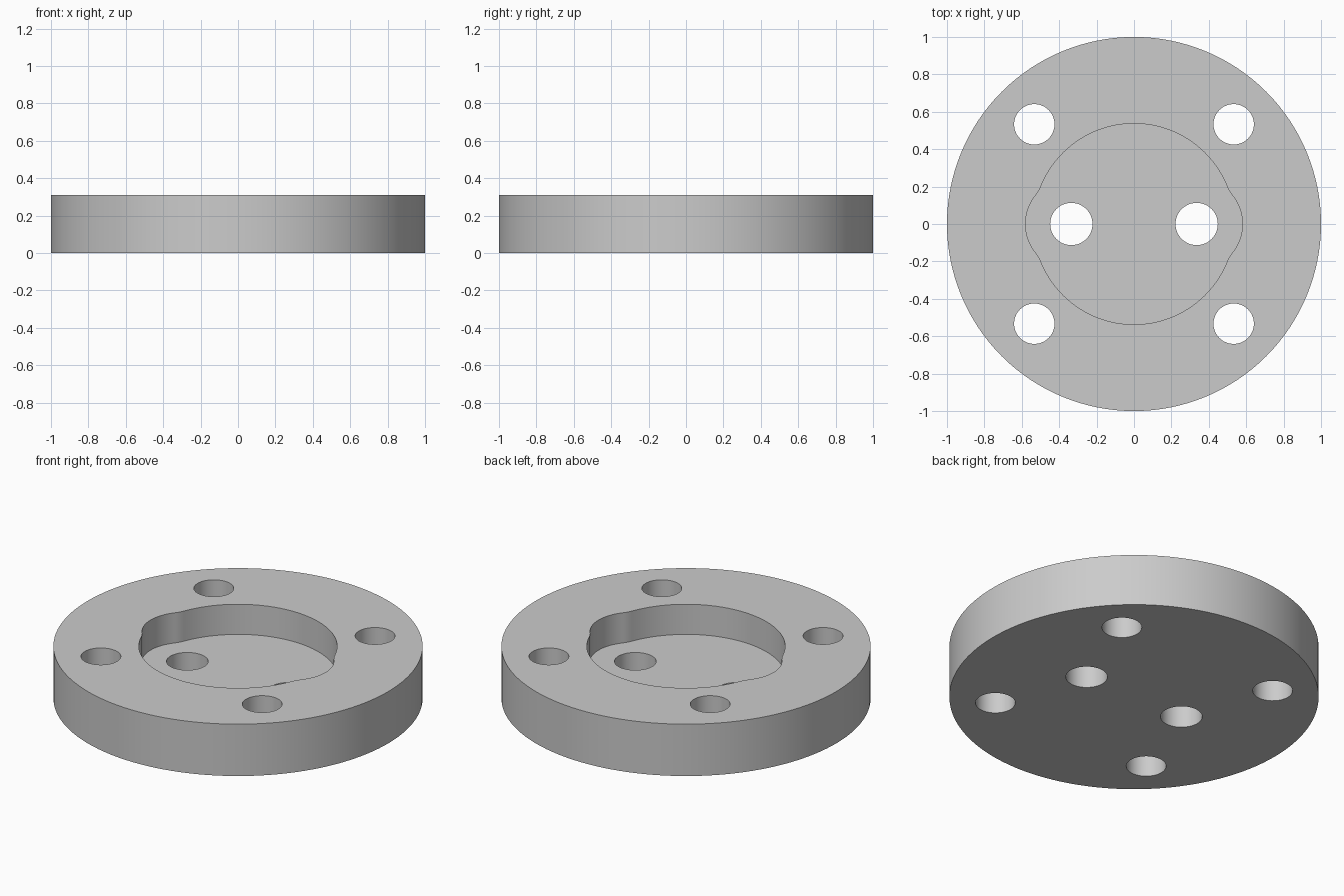
import bpy
import bmesh
from math import sin, cos, pi, radians, sqrt, atan2

cube = bpy.data.objects.get("Cube")
if cube:
    bpy.data.objects.remove(cube, do_unlink=True)

HEIGHT, FLOOR = 0.31, 0.13
MAIN_R, EAR_R, EAR_X, FILLET = 0.537, 0.245, 0.335, 0.2

grey = bpy.data.materials.new("plain_grey")
grey.use_nodes = True
colour = (0.6, 0.6, 0.6, 1)
grey.diffuse_color = colour
grey.node_tree.nodes["Principled BSDF"].inputs["Base Color"].default_value = colour


def arc(cx, cy, r, a0, a1, n):
    """Points along an arc, including both ends."""
    return [(cx + r * cos(a0 + (a1 - a0) * i / n),
             cy + r * sin(a0 + (a1 - a0) * i / n)) for i in range(n + 1)]


def circle(cx, cy, r, n):
    return arc(cx, cy, r, 0, 2 * pi, n)[:-1]


def prism(name, outline, z0, z1):
    """Extrude a closed outline from z0 to z1."""
    bm = bmesh.new()
    face = bm.faces.new([bm.verts.new((x, y, z0)) for x, y in outline])
    top = bmesh.ops.extrude_face_region(bm, geom=[face])["geom"]
    bmesh.ops.translate(bm, vec=(0, 0, z1 - z0),
                        verts=[v for v in top if isinstance(v, bmesh.types.BMVert)])
    bmesh.ops.recalc_face_normals(bm, faces=bm.faces)
    mesh = bpy.data.meshes.new(name)
    bm.to_mesh(mesh)
    bm.free()
    mesh.materials.append(grey)
    obj = bpy.data.objects.new(name, mesh)
    bpy.context.collection.objects.link(obj)
    return obj


def pocket_outline():
    """Round pocket with a blended ear on each side."""
    d1, d2 = MAIN_R + FILLET, EAR_R + FILLET
    fx = (d1 ** 2 - d2 ** 2 + EAR_X ** 2) / (2 * EAR_X)
    fy = sqrt(d1 ** 2 - fx ** 2)
    ear_a, main_a = atan2(fy, fx - EAR_X), atan2(fy, fx)
    quarter = arc(EAR_X, 0, EAR_R, 0, ear_a, 10)
    quarter += arc(fx, fy, FILLET, ear_a + pi, main_a + pi, 6)[1:]
    quarter += arc(0, 0, MAIN_R, main_a, pi / 2, 20)[1:]
    half = quarter + [(-x, y) for x, y in quarter[-2::-1]]
    return half + [(x, -y) for x, y in half[-2:0:-1]]


# Flange disc
flange = prism("flange_disc", circle(0, 0, 1, 128), 0, HEIGHT)

# Cutters: pocket, two inner holes, four outer holes
cutters = [prism("pocket_cutter", pocket_outline(), FLOOR, HEIGHT + 0.1)]
for sx in (-1, 1):
    cutters.append(prism("inner_hole_cutter", circle(sx * 0.335, 0, 0.113, 48),
                         -0.1, HEIGHT + 0.05))
    for sy in (-1, 1):
        cutters.append(prism("outer_hole_cutter",
                             circle(sx * 0.533, sy * 0.533, 0.108, 48),
                             -0.1, HEIGHT + 0.1))

bpy.ops.object.select_all(action="DESELECT")
flange.select_set(True)
bpy.context.view_layer.objects.active = flange
for cutter in cutters:
    cutter.hide_render = True
    mod = flange.modifiers.new("cut", "BOOLEAN")
    mod.operation = "DIFFERENCE"
    mod.solver = "EXACT"
    mod.object = cutter
    bpy.ops.object.modifier_apply(modifier=mod.name)
    bpy.data.objects.remove(cutter, do_unlink=True)

bpy.ops.object.shade_smooth_by_angle(angle=radians(30))
